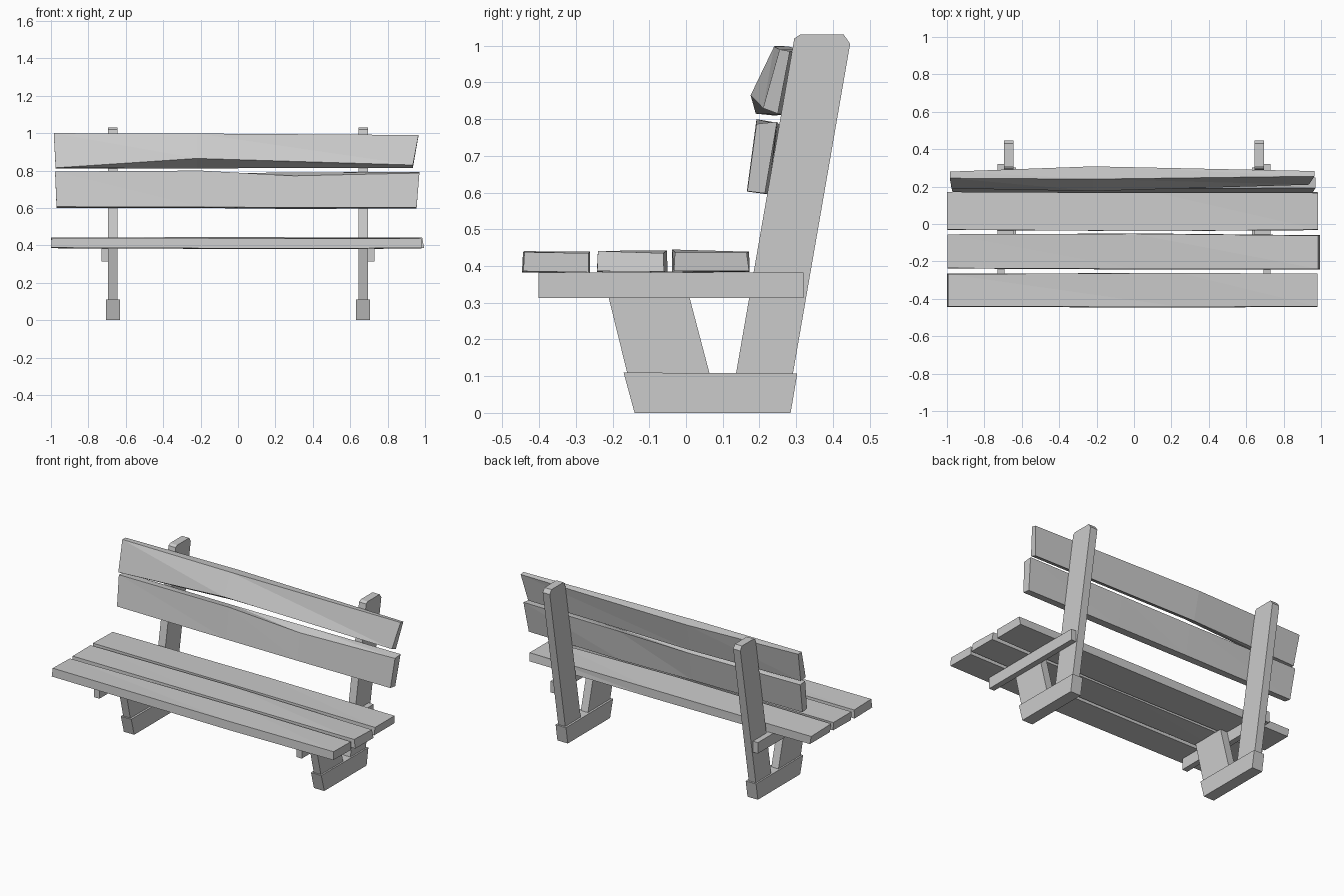
import bpy


def make(name, verts, faces):
    mesh = bpy.data.meshes.new(name)
    mesh.from_pydata(verts, [], faces)
    mesh.update()
    ob = bpy.data.objects.new(name, mesh)
    bpy.context.collection.objects.link(ob)
    return ob


def extrude(name, profile, x0, x1):
    """Extrude a (y, z) profile, counter-clockwise from +x, between x0 and x1."""
    n = len(profile)
    verts = [(x, y, z) for x in (x0, x1) for y, z in profile]
    faces = [tuple(range(n - 1, -1, -1)), tuple(range(n, 2 * n))]
    faces += [(i, (i + 1) % n, n + (i + 1) % n, n + i) for i in range(n)]
    return make(name, verts, faces)


def plank(name, sections):
    """Loft four-cornered sections: (x at bottom, x at top, corners as y, z).
    Corners: front bottom, back bottom, back top, front top."""
    verts, faces = [], []
    for xb, xt, corners in sections:
        verts += [(xb if i < 2 else xt, y, z) for i, (y, z) in enumerate(corners)]
    for s in range(len(sections) - 1):
        a, b = 4 * s, 4 * s + 4
        for i in range(4):
            j = (i + 1) % 4
            faces += [(a + i, a + j, b + j), (a + i, b + j, b + i)]
    e = len(verts) - 4
    faces += [(3, 2, 1, 0), (e, e + 1, e + 2, e + 3)]
    return make(name, verts, faces)


# Side frames, mirrored left and right
foot = [(-0.14, 0), (0.285, 0), (0.303, 0.107), (-0.17, 0.11)]
post = [(0.135, 0.1), (0.29, 0.1), (0.447, 1.005), (0.43, 1.03),
        (0.31, 1.03), (0.295, 1.02)]
leg = [(-0.158, 0.1), (0.066, 0.1), (-0.009, 0.385), (-0.228, 0.385)]
rail = [(-0.402, 0.313), (0.32, 0.313), (0.32, 0.383), (-0.402, 0.383)]
for side, s in (("left", -1), ("right", 1)):
    for part, profile, inner, outer in (
            ("foot", foot, 0.632, 0.705), ("back_post", post, 0.645, 0.695),
            ("front_leg", leg, 0.645, 0.695), ("seat_rail", rail, 0.693, 0.73)):
        x0, x1 = sorted((s * inner, s * outer))
        extrude(f"{side}_{part}", profile, x0, x1)

# Seat planks, slightly uneven
plank("front_seat_plank", [
    (-1.0, -0.995, [(-0.443, 0.388), (-0.265, 0.385), (-0.268, 0.437), (-0.44, 0.441)]),
    (0.25, 0.25, [(-0.447, 0.383), (-0.262, 0.38), (-0.262, 0.44), (-0.444, 0.437)]),
    (0.98, 0.98, [(-0.443, 0.386), (-0.265, 0.383), (-0.265, 0.435), (-0.44, 0.438)])])
plank("middle_seat_plank", [
    (-0.995, -0.998, [(-0.238, 0.385), (-0.057, 0.388), (-0.055, 0.439), (-0.236, 0.439)]),
    (0.0, 0.0, [(-0.243, 0.384), (-0.05, 0.381), (-0.052, 0.443), (-0.24, 0.44)]),
    (0.995, 0.985, [(-0.242, 0.386), (-0.06, 0.385), (-0.062, 0.435), (-0.24, 0.441)])])
plank("rear_seat_plank", [
    (-0.99, -1.0, [(-0.032, 0.385), (0.17, 0.386), (0.17, 0.437), (-0.03, 0.442)]),
    (0.1, 0.1, [(-0.038, 0.382), (0.173, 0.384), (0.172, 0.439), (-0.038, 0.445)]),
    (0.98, 0.985, [(-0.033, 0.386), (0.172, 0.386), (0.165, 0.437), (-0.03, 0.437)])])

# Back planks, warped along their length
plank("lower_back_plank", [
    (-0.97, -0.978, [(0.17, 0.607), (0.215, 0.6), (0.25, 0.79), (0.2, 0.795)]),
    (-0.2, -0.2, [(0.166, 0.605), (0.22, 0.6), (0.255, 0.785), (0.192, 0.8)]),
    (0.3, 0.3, [(0.166, 0.603), (0.225, 0.595), (0.25, 0.79), (0.19, 0.772)]),
    (0.955, 0.97, [(0.167, 0.604), (0.215, 0.598), (0.248, 0.793), (0.192, 0.787)])])
plank("upper_back_plank", [
    (-0.975, -0.985, [(0.19, 0.815), (0.24, 0.81), (0.28, 0.998), (0.245, 1.0)]),
    (-0.22, -0.22, [(0.176, 0.865), (0.265, 0.812), (0.308, 0.99), (0.24, 0.998)]),
    (0.935, 0.965, [(0.21, 0.83), (0.25, 0.815), (0.283, 0.985), (0.255, 0.99)])])
